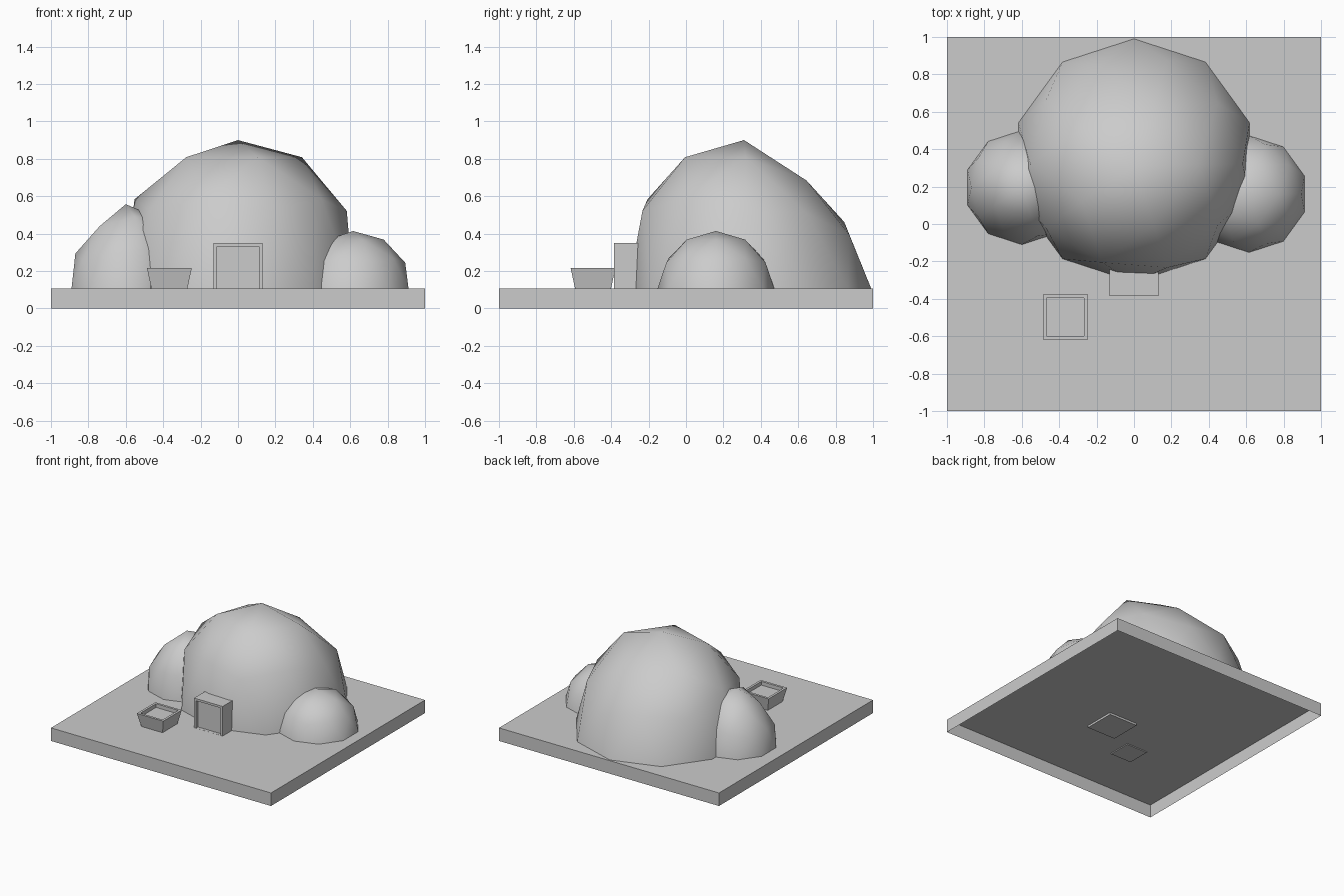
import bpy, bmesh
from mathutils import Vector

if "Cube" in bpy.data.objects:
    bpy.data.objects.remove(bpy.data.objects["Cube"])

FLOOR = 0.107


def finish(name, bm):
    mesh = bpy.data.meshes.new(name)
    bm.to_mesh(mesh)
    bm.free()
    obj = bpy.data.objects.new(name, mesh)
    bpy.context.collection.objects.link(obj)
    return obj


def face_towards(bm, direction):
    bm.normal_update()
    return max(bm.faces, key=lambda f: f.normal.dot(Vector(direction)))


def box(name, lo, hi, bottom_scale=1.0, inset=None, opened=None):
    """Box from corner to corner; optional taper, recessed face and missing face."""
    bm = bmesh.new()
    bmesh.ops.create_cube(bm, size=1)
    lo, hi = Vector(lo), Vector(hi)
    mid, size = (lo + hi) / 2, hi - lo
    for v in bm.verts:
        s = bottom_scale if v.co.z < 0 else 1.0
        v.co = mid + Vector((v.co.x * size.x * s, v.co.y * size.y * s, v.co.z * size.z))
    if inset:
        direction, width, depth = inset
        f = face_towards(bm, direction)
        n = f.normal.copy()
        bmesh.ops.inset_region(bm, faces=[f], thickness=width)
        # push the inner panel straight in
        r = bmesh.ops.extrude_discrete_faces(bm, faces=[f])
        for v in r["faces"][0].verts:
            v.co -= n * depth
    if opened:
        bmesh.ops.delete(bm, geom=[face_towards(bm, opened)], context='FACES')
    return finish(name, bm)


def dome(name, x, y, radius, height, tweak=None):
    """Upper half of a low-poly icosphere, smooth shaded, with optional sag."""
    bm = bmesh.new()
    bmesh.ops.create_icosphere(bm, subdivisions=2, radius=1)
    low = [v for v in bm.verts if v.co.z < -0.1]
    bmesh.ops.delete(bm, geom=low, context='VERTS')
    for v in bm.verts:
        p = v.co.copy()
        v.co = Vector((x + p.x * radius, y + p.y * radius, FLOOR + p.z * height))
        if tweak:
            v.co += Vector(tweak(p))
    for f in bm.faces:
        f.smooth = True
    return finish(name, bm)


def main_sag(p):
    # shoulders raised at the front, sagging at the back
    if p.z > 0.95:
        return (0, -0.03, 0)
    if p.z > 0.7:
        return (0, -0.02, 0.027 if p.y < 0.1 else 0.027 - 0.25 * p.y)
    if p.z > 0.2:
        return (0, -0.02, 0.06 if p.y < 0.1 else 0.06 - 0.15 * p.y)
    return (0, 0, 0)


def side_sag(p):
    # outer shoulder slopes down
    return (-0.01, 0, -0.05) if p.x < -0.15 and 0.1 < p.z < 0.95 else (0, 0, 0)


# Ground slab, hollow underneath
box("ground_slab", (-1, -1, 0), (1, 1, FLOOR), opened=(0, 0, -1))

# Domes of the house
dome("main_dome", 0, 0.34, 0.65, 0.793, main_sag)
dome("right_dome", 0.615, 0.16, 0.312, 0.307)
dome("left_dome", -0.60, 0.195, 0.305, 0.45, side_sag)

# Door block with recessed panel
box("door_block", (-0.13, -0.385, 0.09), (0.13, -0.125, 0.35),
    inset=((0, -1, 0), 0.025, 0.025))

# Tapered planter with hollow top
box("planter", (-0.487, -0.617, 0.10), (-0.247, -0.377, 0.217), bottom_scale=0.79,
    inset=((0, 0, 1), 0.027, 0.03))
